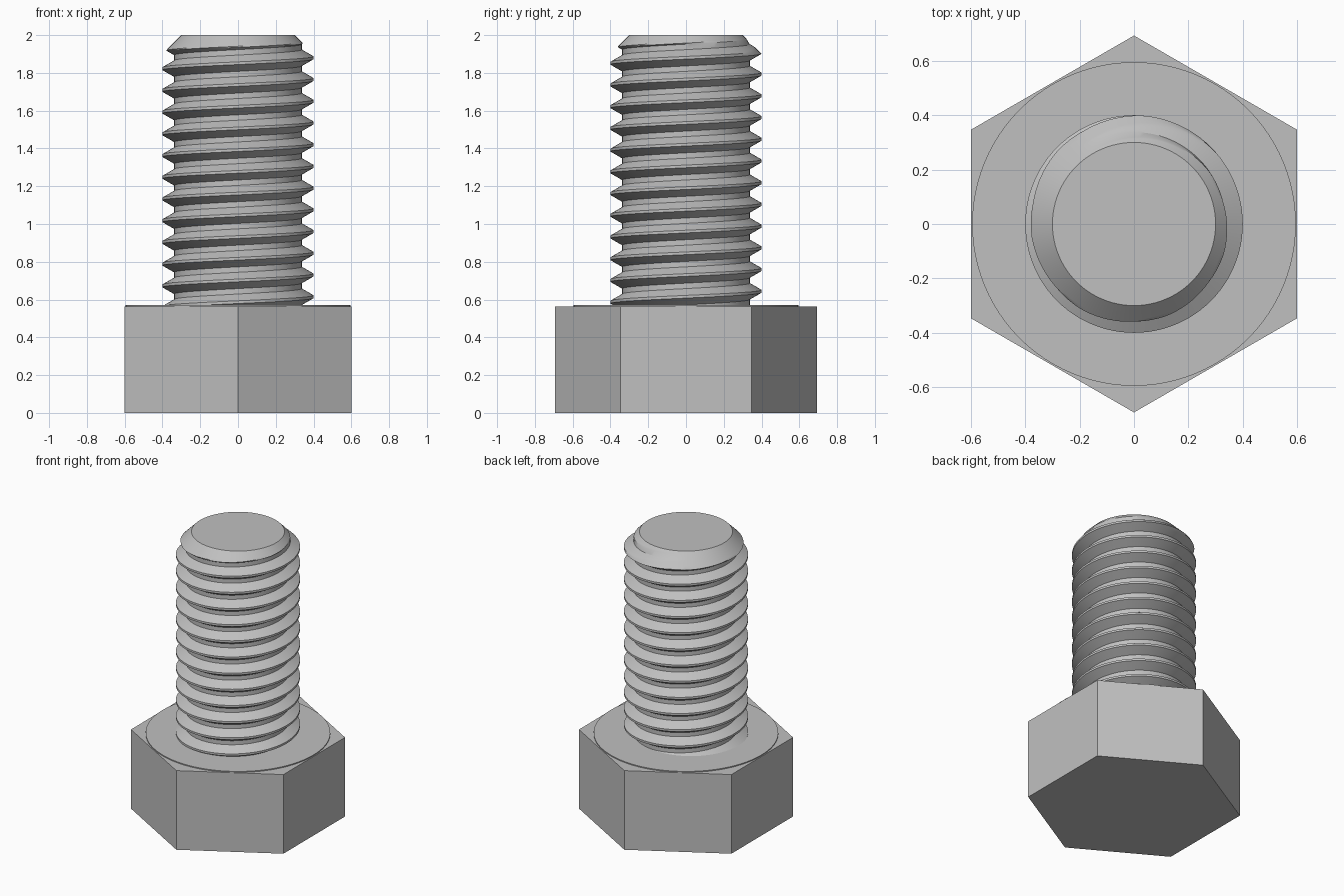
import bpy, bmesh, math

cube = bpy.data.objects.get("Cube")
if cube:
    bpy.data.objects.remove(cube, do_unlink=True)

# Single steel colour
steel = bpy.data.materials.new("grey steel")
steel.use_nodes = True
grey = (0.53, 0.53, 0.53, 1)
steel.diffuse_color = grey
steel.node_tree.nodes["Principled BSDF"].inputs["Base Color"].default_value = grey

HEAD_TOP, FACE_TOP, TOP = 0.563, 0.57, 2.0
MAJOR, PITCH = 0.40, 0.115
DEPTH = 0.541 * PITCH
TIP_RADIUS = 0.30
CREST_Z = 1.88            # crest height on the +x side
COLUMNS, FLANK_STEPS = 96, 6


def finish(bm, name, smooth):
    bmesh.ops.recalc_face_normals(bm, faces=bm.faces[:])
    mesh = bpy.data.meshes.new(name)
    bm.to_mesh(mesh)
    bm.free()
    mesh.materials.append(steel)
    obj = bpy.data.objects.new(name, mesh)
    bpy.context.collection.objects.link(obj)
    if smooth:
        bpy.ops.object.select_all(action="DESELECT")
        obj.select_set(True)
        bpy.context.view_layer.objects.active = obj
        bpy.ops.object.shade_smooth_by_angle(angle=math.radians(30))
    return obj


def prism(name, sides, radius, bottom, top, turn=0.0, smooth=False):
    bm = bmesh.new()
    ring = []
    for i in range(sides):
        a = turn + math.tau * i / sides
        ring.append(bm.verts.new((radius * math.cos(a), radius * math.sin(a), bottom)))
    base = bm.faces.new(ring)
    side = bmesh.ops.extrude_face_region(bm, geom=[base], use_keep_orig=True)
    moved = [g for g in side["geom"] if isinstance(g, bmesh.types.BMVert)]
    bmesh.ops.translate(bm, verts=moved, vec=(0, 0, top - bottom))
    return finish(bm, name, smooth)


def shank_radius(a, z):
    """Helical thread with flat crests and roots, limited by the tip chamfer."""
    phase = (z - CREST_Z) / PITCH - a / math.tau
    off = abs(phase - round(phase))
    cut = min(max((off - 1 / 16) / (3 / 8 - 1 / 16), 0), 1)
    return min(MAJOR - DEPTH * cut, TIP_RADIUS + TOP - z)


def threaded_shank():
    # Row offsets within one pitch: both flanks, with flats between them
    flank = [1 / 16 + (5 / 16) * i / FLANK_STEPS for i in range(FLANK_STEPS + 1)]
    offsets = sorted([-f for f in flank] + flank)
    turns = range(-13, 3)
    bm = bmesh.new()
    columns = []
    for i in range(COLUMNS + 1):
        a = math.tau * i / COLUMNS
        column = []
        for t in turns:
            for off in offsets:
                z = CREST_Z + PITCH * (t + off + a / math.tau)
                z = min(max(z, FACE_TOP - 0.005), TOP)
                r = shank_radius(a, z)
                column.append(bm.verts.new((r * math.cos(a), r * math.sin(a), z)))
        columns.append(column)
    for left, right in zip(columns, columns[1:]):
        for j in range(len(left) - 1):
            bm.faces.new((left[j], right[j], right[j + 1], left[j + 1]))
    bmesh.ops.remove_doubles(bm, verts=bm.verts[:], dist=0.00005)
    # Flat tip
    rim = [e for e in bm.edges if e.is_boundary
           and all(v.co.z > TOP - 0.0001 for v in e.verts)]
    bmesh.ops.contextual_create(bm, geom=rim)
    return finish(bm, "threaded_shank", True)


# Hexagonal head with corners on the y axis
prism("hex_head", 6, 0.6 / math.cos(math.pi / 6), 0, HEAD_TOP, turn=math.pi / 6)
# Thin round bearing face on the head
prism("washer_face", 96, 0.595, HEAD_TOP - 0.002, FACE_TOP, smooth=True)
threaded_shank()
